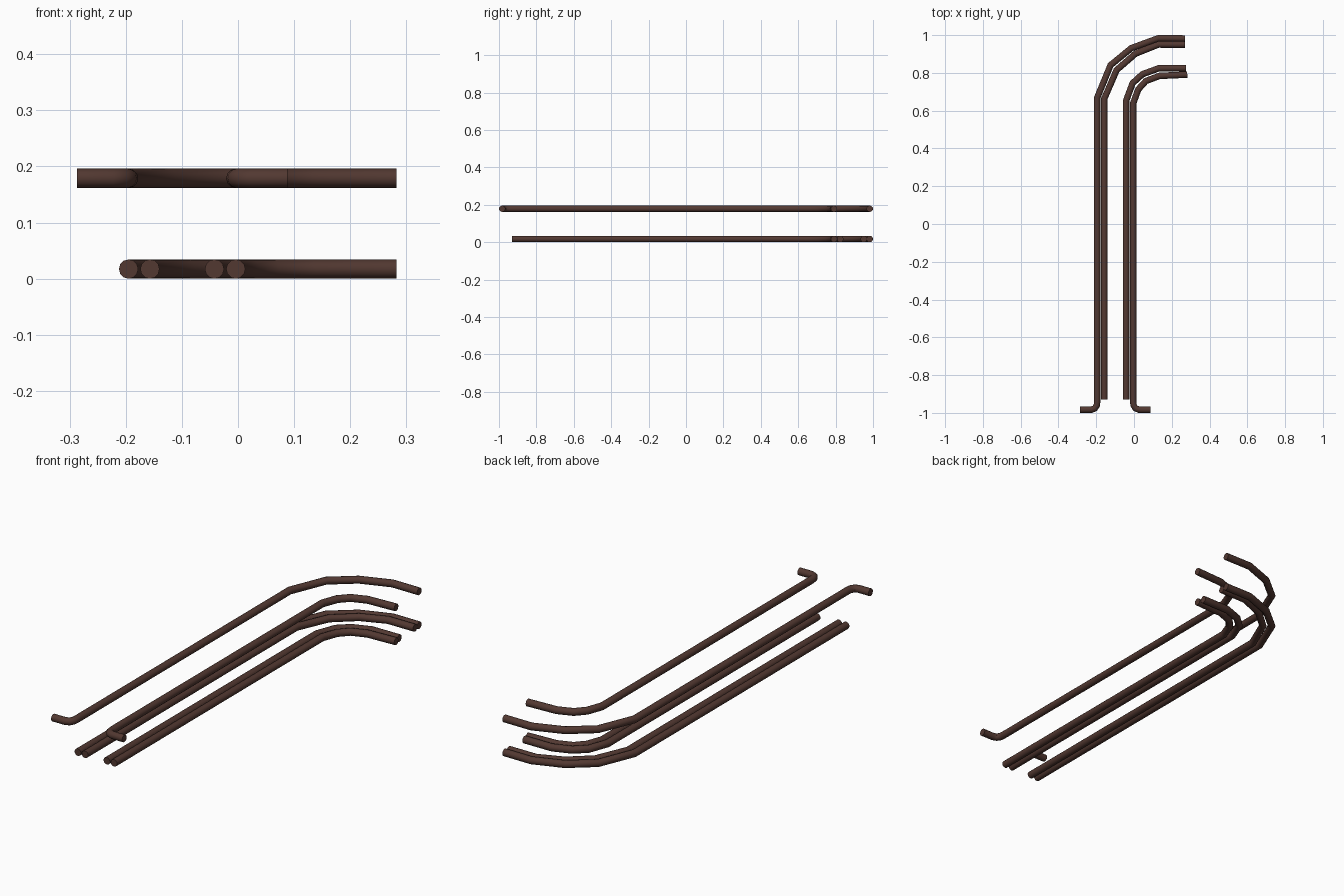
import bpy
import math

if "Cube" in bpy.data.objects:
    bpy.data.objects.remove(bpy.data.objects["Cube"])

R = 0.0172          # pipe radius
LOW, HIGH = 0.0172, 0.179
FRONT = -0.93       # open front end of the lower pipes

brown = bpy.data.materials.new("dark_brown_metal")
brown.diffuse_color = (0.085, 0.040, 0.031, 1)
brown.use_nodes = True
brown.node_tree.nodes["Principled BSDF"].inputs["Base Color"].default_value = brown.diffuse_color

# Plan-view bends at the back end of each run
BENDS = {
    "outer_a": [(-0.195, 0.668), (-0.124, 0.841), (-0.014, 0.931), (0.128, 0.983), (0.27, 0.982)],
    "outer_b": [(-0.157, 0.664), (-0.092, 0.815), (0.008, 0.902), (0.128, 0.950), (0.27, 0.950)],
    "inner_a": [(-0.042, 0.652), (-0.007, 0.746), (0.045, 0.793), (0.130, 0.824), (0.275, 0.825)],
    "inner_b": [(-0.004, 0.640), (0.023, 0.713), (0.063, 0.757), (0.135, 0.784), (0.282, 0.791)],
}


def pipe(name, path, z):
    """Round capped tube swept along a flat path."""
    cu = bpy.data.curves.new(name, 'CURVE')
    cu.dimensions = '3D'
    cu.bevel_depth = R
    cu.bevel_resolution = 4
    cu.use_fill_caps = True
    sp = cu.splines.new('POLY')
    sp.points.add(len(path) - 1)
    for p, (x, y) in zip(sp.points, path):
        p.co = (x, y, z, 1)
    ob = bpy.data.objects.new(name, cu)
    bpy.context.collection.objects.link(ob)
    bpy.ops.object.select_all(action='DESELECT')
    ob.select_set(True)
    bpy.context.view_layer.objects.active = ob
    bpy.ops.object.convert(target='MESH')
    ob = bpy.context.object
    ob.data.materials.clear()
    ob.data.materials.append(brown)
    bpy.ops.object.shade_smooth_by_angle(angle=math.radians(40))


# Lower pipes: straight open front, swept bend at the back
for key, bend in BENDS.items():
    pipe("lower_pipe_" + key, [(bend[0][0], FRONT)] + bend, LOW)

# Upper handrails: same run with an outward hook at the front
for key, side in (("outer_a", -1), ("inner_b", 1)):
    bend = BENDS[key]
    x = bend[0][0]
    hook = [(x + side * 0.092, -0.9828), (x + side * 0.030, -0.9828),
            (x + side * 0.012, -0.976), (x + side * 0.002, -0.960), (x, -0.940)]
    pipe("upper_rail_" + key, hook + bend, HIGH)
